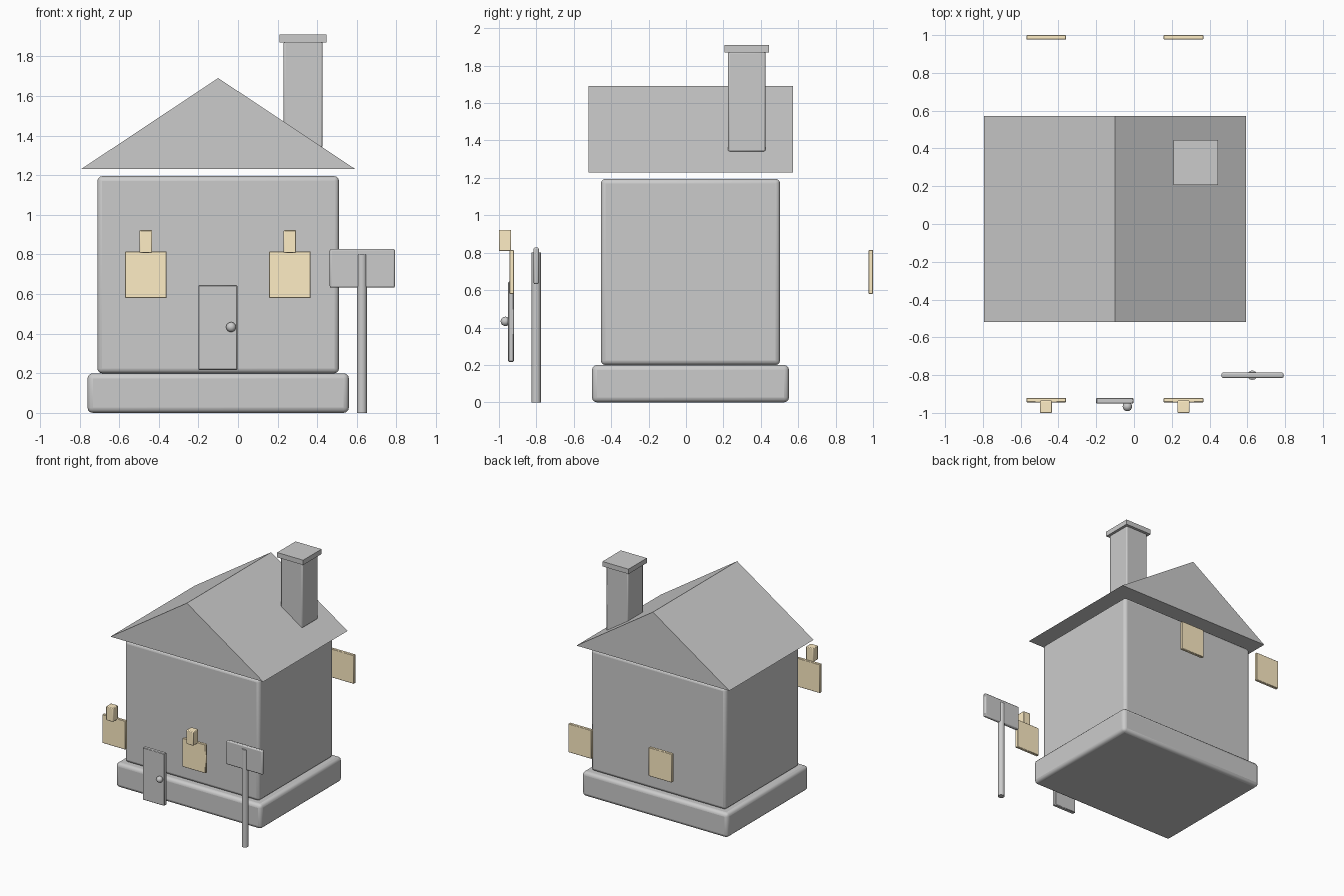
import bpy, bmesh, math

if "Cube" in bpy.data.objects:
    bpy.data.objects.remove(bpy.data.objects["Cube"])

warm = bpy.data.materials.new("warm_yellow")
warm.diffuse_color = (1.0, 0.85, 0.56, 1)
warm.use_nodes = True
warm.node_tree.nodes["Principled BSDF"].inputs["Base Color"].default_value = warm.diffuse_color


def finish(name, bm):
    mesh = bpy.data.meshes.new(name)
    bm.to_mesh(mesh)
    bm.free()
    ob = bpy.data.objects.new(name, mesh)
    bpy.context.collection.objects.link(ob)
    return ob


def smooth(ob):
    bpy.ops.object.select_all(action='DESELECT')
    ob.select_set(True)
    bpy.context.view_layer.objects.active = ob
    bpy.ops.object.shade_smooth_by_angle(angle=math.radians(35))


def box(name, x, y, z, bevel=0.0, segments=3, material=None):
    """Box from (min, max) ranges, optionally with rounded edges."""
    bm = bmesh.new()
    bmesh.ops.create_cube(bm, size=1)
    for v in bm.verts:
        v.co = [r[0] + (c + 0.5) * (r[1] - r[0]) for c, r in zip(v.co, (x, y, z))]
    ob = finish(name, bm)
    if bevel:
        mod = ob.modifiers.new("rounded_edges", 'BEVEL')
        mod.width, mod.segments = bevel, segments
        smooth(ob)
    if material:
        ob.data.materials.append(material)
    return ob


# House body on its foundation
box("foundation", (-0.76, 0.56), (-0.503, 0.551), (0, 0.2), 0.027)
box("walls", (-0.71, 0.51), (-0.455, 0.503), (0.2, 1.195), 0.024)

# Gable roof: extruded triangle
bm = bmesh.new()
profile = [(-0.793, 1.23), (0.593, 1.23), (-0.10, 1.69)]
gable = bm.faces.new([bm.verts.new((px, -0.52, pz)) for px, pz in profile])
ext = bmesh.ops.extrude_face_region(bm, geom=[gable], use_keep_orig=True)
for v in ext["geom"]:
    if isinstance(v, bmesh.types.BMVert):
        v.co.y = 0.572
bmesh.ops.recalc_face_normals(bm, faces=bm.faces)
finish("roof", bm)

# Chimney
box("chimney", (0.23, 0.427), (0.225, 0.425), (1.34, 1.875), 0.009, 2)
box("chimney_cap", (0.21, 0.446), (0.207, 0.445), (1.87, 1.91))

# Windows front and back, with a small lamp above each front window
for side, cx in (("left", -0.465), ("right", 0.262)):
    wx = (cx - 0.105, cx + 0.105)
    box("front_window_" + side, wx, (-0.944, -0.92), (0.58, 0.815), 0.003, 1, warm)
    box("back_window_" + side, wx, (0.976, 1.0), (0.58, 0.815), 0.003, 1, warm)
    box("lamp_" + side, (cx - 0.032, cx + 0.032), (-1.0, -0.935), (0.808, 0.922), 0.005, 2, warm)

# Door and knob
box("door", (-0.2, -0.003), (-0.951, -0.92), (0.217, 0.645), 0.004, 1)
bm = bmesh.new()
bmesh.ops.create_uvsphere(bm, u_segments=24, v_segments=12, radius=0.025)
bmesh.ops.translate(bm, verts=bm.verts, vec=(-0.035, -0.966, 0.433))
smooth(finish("door_knob", bm))

# Sign board on a round post
box("sign_board", (0.463, 0.792), (-0.815, -0.787), (0.632, 0.828), 0.008, 2)
bm = bmesh.new()
bmesh.ops.create_cone(bm, cap_ends=True, segments=24, radius1=0.025, radius2=0.025, depth=0.8)
bmesh.ops.translate(bm, verts=bm.verts, vec=(0.626, -0.801, 0.4))
smooth(finish("sign_post", bm))
